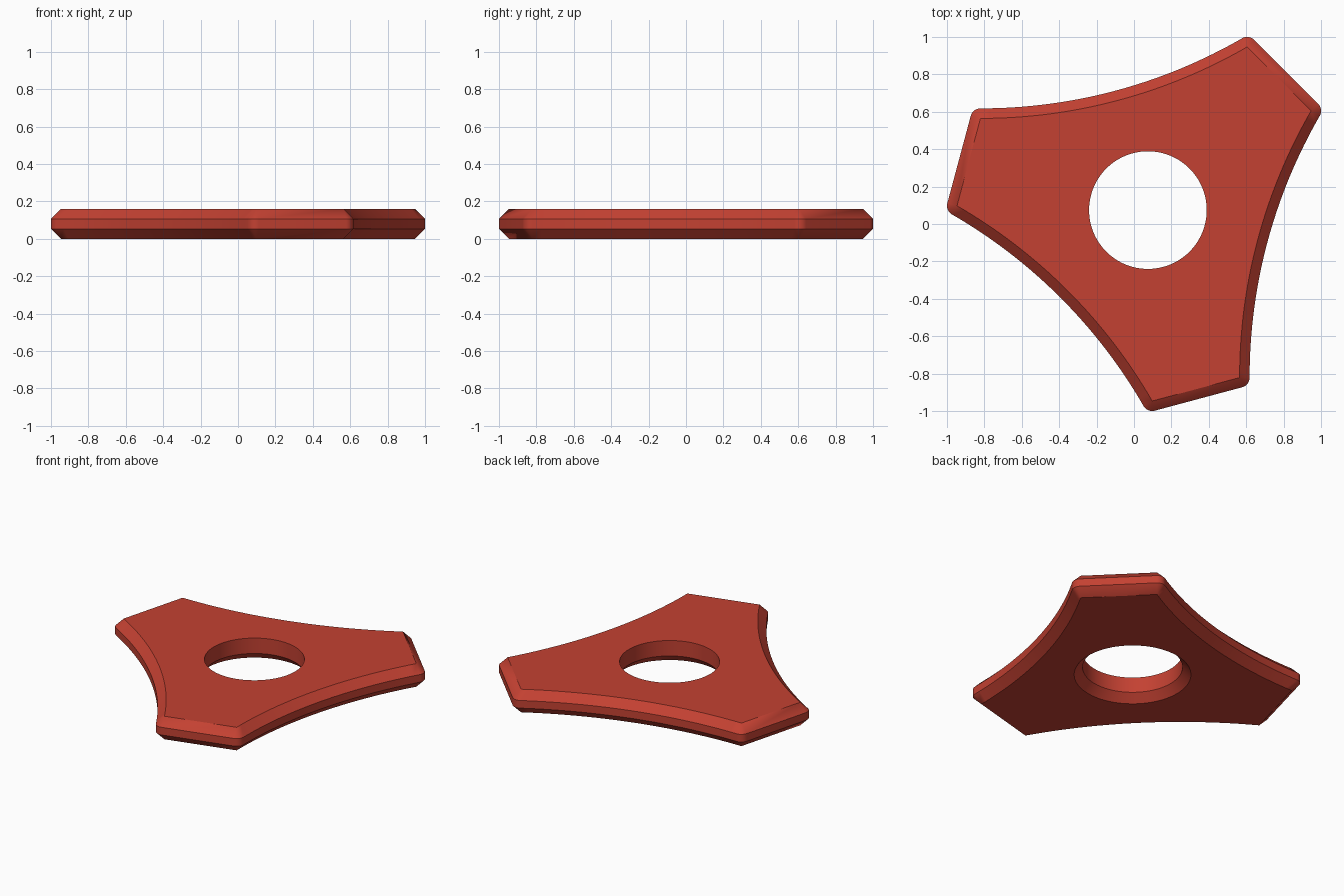
import bpy, bmesh, math
from mathutils import Vector

if "Cube" in bpy.data.objects:
    bpy.data.objects.remove(bpy.data.objects["Cube"])

HEIGHT = 0.16        # plate thickness
CHAMFER = 0.0535     # outer chamfer, also rounds the corners
CENTRE = Vector((0.0743, 0.0743))
TIP_R, TIP_HALF = 1.0208, math.radians(13.7)   # position of the tip corners
HOLE_R = 0.3145
HOLE_CHAMFER = 0.053
ARC_STEPS, CORNER_STEPS, HOLE_STEPS = 32, 10, 96


def polar(r, a):
    return Vector((math.cos(a), math.sin(a))) * r


def outline():
    """Cap points of the three-armed plate, each with its outward direction."""
    pts = []
    bend = math.radians(15)
    half_chord = TIP_R * math.sin(math.radians(60) - TIP_HALF)
    radius = half_chord / math.sin(bend)
    for i in range(3):
        a = math.radians(45 + 120 * i)
        # first rounded corner of the arm end
        for k in range(CORNER_STEPS + 1):
            n = a - math.radians(75) * (1 - k / CORNER_STEPS)
            pts.append((polar(TIP_R, a - TIP_HALF), n))
        # second rounded corner
        for k in range(CORNER_STEPS + 1):
            n = a + math.radians(75) * k / CORNER_STEPS
            pts.append((polar(TIP_R, a + TIP_HALF), n))
        # concave side leading to the next arm
        mid = a + math.radians(60)
        chord = TIP_R * math.cos(math.radians(60) - TIP_HALF)
        arc_centre = polar(chord + radius * math.cos(bend), mid)
        for k in range(1, ARC_STEPS):
            n = mid + bend * (1 - 2 * k / ARC_STEPS)
            pts.append((arc_centre - polar(radius, n), n))
    return pts


bm = bmesh.new()


def ring(points, z):
    return [bm.verts.new((p.x + CENTRE.x, p.y + CENTRE.y, z)) for p in points]


def skin(rings):
    for lo, hi in zip(rings, rings[1:]):
        for i in range(len(lo)):
            j = (i + 1) % len(lo)
            bm.faces.new((lo[i], lo[j], hi[j], hi[i]))


# outer wall with chamfers above and below
shape = outline()
skin([ring([p + polar(off, n) for p, n in shape], z) for off, z in
      ((0, 0), (CHAMFER, CHAMFER), (CHAMFER, HEIGHT - CHAMFER), (0, HEIGHT))])

# round hole, countersunk on the underside
angles = [2 * math.pi * k / HOLE_STEPS for k in range(HOLE_STEPS)]
skin([ring([polar(r, a) for a in angles], z) for r, z in
      ((HOLE_R + HOLE_CHAMFER, 0), (HOLE_R, HOLE_CHAMFER), (HOLE_R, HEIGHT))])

# flat top and bottom
bmesh.ops.remove_doubles(bm, verts=bm.verts[:], dist=1e-5)
for z, up in ((0, -1), (HEIGHT, 1)):
    rim = [e for e in bm.edges if e.is_boundary
           and all(abs(v.co.z - z) < 1e-4 for v in e.verts)]
    bmesh.ops.triangle_fill(bm, edges=rim, use_beauty=True, normal=(0, 0, up))
bmesh.ops.recalc_face_normals(bm, faces=bm.faces[:])

mesh = bpy.data.meshes.new("three_armed_plate")
bm.to_mesh(mesh)
bm.free()
plate = bpy.data.objects.new("three_armed_plate", mesh)
bpy.context.collection.objects.link(plate)

red = bpy.data.materials.new("brick_red")
red.diffuse_color = (0.55, 0.053, 0.032, 1)
red.use_nodes = True
red.node_tree.nodes["Principled BSDF"].inputs["Base Color"].default_value = red.diffuse_color
mesh.materials.append(red)

bpy.context.view_layer.objects.active = plate
plate.select_set(True)
bpy.ops.object.shade_smooth_by_angle(angle=math.radians(30))
